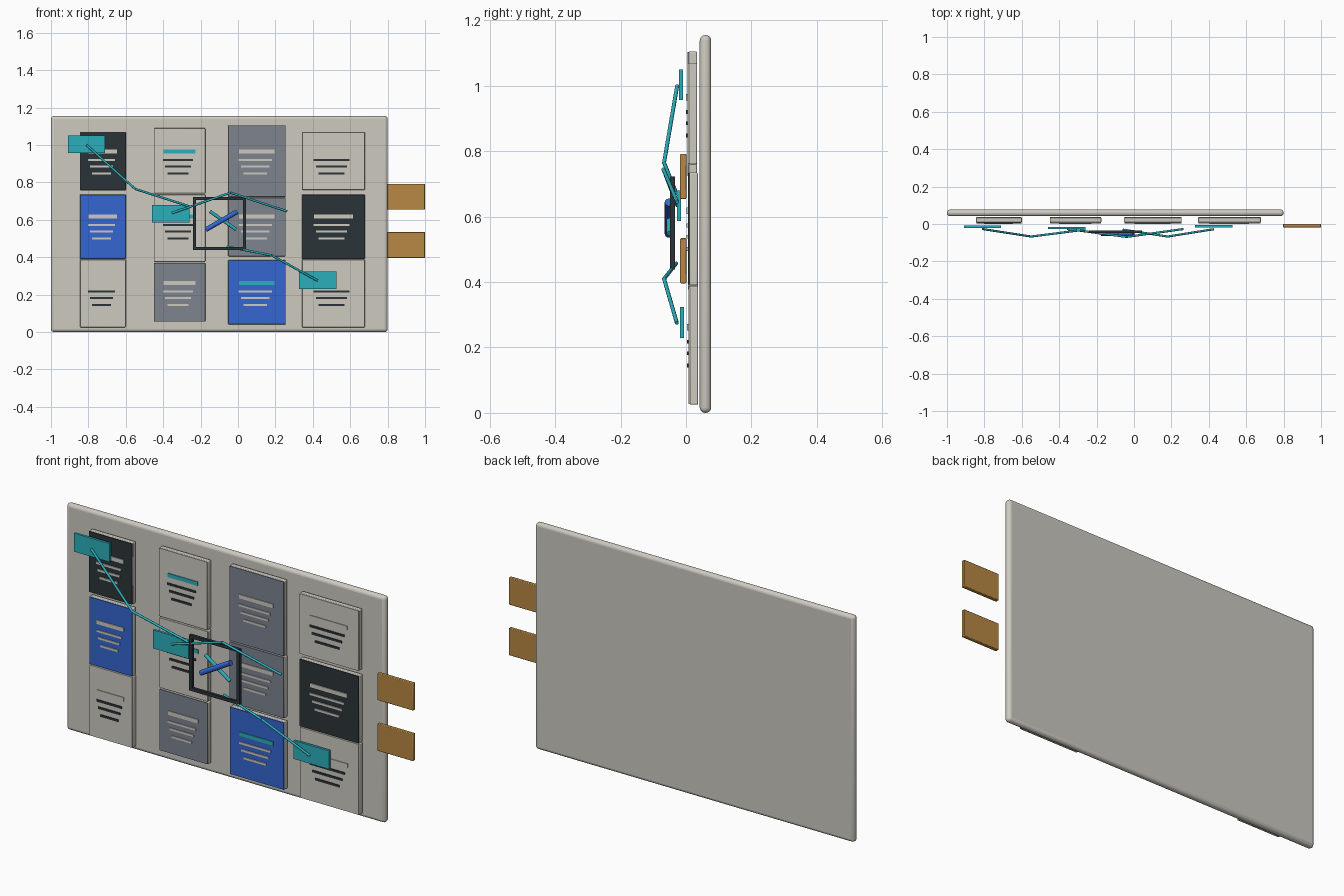
import bpy, math
from mathutils import Vector

if "Cube" in bpy.data.objects:
    bpy.data.objects.remove(bpy.data.objects["Cube"], do_unlink=True)


def material(name, rgb):
    m = bpy.data.materials.new(name)
    m.use_nodes = True
    col = [(c / 255 / 12.92 if c < 11 else ((c / 255 + 0.055) / 1.055) ** 2.4) for c in rgb] + [1]
    m.diffuse_color = col
    m.node_tree.nodes["Principled BSDF"].inputs["Base Color"].default_value = col
    return m


BEIGE = material("warm off white", (205, 202, 192))
DARK = material("charcoal", (43, 51, 57))
BLUE = material("blue", (51, 102, 208))
GREY = material("slate grey", (125, 131, 143))
TEAL = material("teal", (43, 174, 187))
GOLD = material("ochre", (184, 135, 68))


def box(name, x, y, z, mat, bevel=0, segments=1):
    """Box from (min, max) pairs on each axis."""
    bpy.ops.mesh.primitive_cube_add(size=1)
    ob = bpy.context.object
    ob.name = name
    ob.location = [(a + b) / 2 for a, b in (x, y, z)]
    ob.scale = [b - a for a, b in (x, y, z)]
    bpy.ops.object.transform_apply(location=False, rotation=False, scale=True)
    ob.data.materials.append(mat)
    if bevel:
        mod = ob.modifiers.new("Bevel", "BEVEL")
        mod.width = bevel
        mod.segments = segments
        bpy.ops.object.shade_smooth_by_angle(angle=math.radians(35))
    return ob


def rod(name, a, b, radius, mat, sides=10):
    """Cylinder between two points."""
    a, b = Vector(a), Vector(b)
    bpy.ops.mesh.primitive_cylinder_add(vertices=sides, radius=radius, depth=(b - a).length,
                                        location=(a + b) / 2)
    ob = bpy.context.object
    ob.name = name
    ob.rotation_euler = (b - a).to_track_quat("Z", "Y").to_euler()
    ob.data.materials.append(mat)
    bpy.ops.object.shade_smooth_by_angle(angle=math.radians(40))
    return ob


# Backing board with rounded rim
box("board", (-1, 0.80), (0.042, 0.077), (0, 1.155), BEIGE, 0.0165, 4)


def card(label, x, z, front, title_z, face, title):
    """Pale card body, coloured face plate, heading bar and three lines."""
    box("card_body_" + label, x, (front, front + 0.026), z, BEIGE, 0.004, 2)
    inset = 0.002
    box("card_face_" + label, (x[0] + inset, x[1] - inset), (front - 0.004, front + 0.002),
        (z[0] + inset, z[1] - inset), face)
    width, mid = x[1] - x[0], (x[0] + x[1]) / 2
    ink = DARK if face == BEIGE else BEIGE
    bars = [(0.62, 0, 0.020, title, 0), (0.58, 0.045, 0.011, ink, -0.03),
            (0.50, 0.080, 0.011, ink, -0.03), (0.41, 0.117, 0.011, ink, -0.03)]
    for i, (w, drop, h, mat, shift) in enumerate(bars):
        c, zc = mid + shift * width, title_z - drop
        box(f"card_line_{label}_{i}", (c - w * width / 2, c + w * width / 2),
            (front - 0.008, front - 0.003), (zc - h / 2, zc + h / 2), mat)


# Cards: four columns of three (bottom, top, face, heading)
columns = [
    ((-0.845, -0.60), [(0.757, 1.07, DARK, BEIGE), (0.39, 0.735, BLUE, BEIGE), (0.025, 0.388, BEIGE, BEIGE)]),
    ((-0.45, -0.175), [(0.74, 1.09, BEIGE, TEAL), (0.375, 0.735, BEIGE, TEAL), (0.055, 0.37, GREY, BEIGE)]),
    ((-0.053, 0.255), [(0.722, 1.105, GREY, BEIGE), (0.405, 0.718, GREY, BEIGE), (0.04, 0.385, BLUE, TEAL)]),
    ((0.342, 0.678), [(0.76, 1.07, BEIGE, BEIGE), (0.39, 0.735, DARK, BEIGE), (0.025, 0.388, BEIGE, BEIGE)]),
]
rows = [("top", 0.008, 0.965), ("middle", 0.010, 0.618), ("bottom", 0.011, 0.262)]
for n, (x, cards) in enumerate(columns):
    for (row, front, title_z), (low, high, face, title) in zip(rows, cards):
        card(f"{row}_{n}", x, (low, high), front, title_z, face, title)

# Teal tags
for i, (x, y, z) in enumerate([(-0.81, -0.015, 1.003), (-0.36, -0.022, 0.633), (0.427, -0.012, 0.276)]):
    box(f"tag_{i}", (x - 0.1, x + 0.1), (y - 0.006, y + 0.006), (z - 0.047, z + 0.047), TEAL)

# Ochre side tabs
for i, z in enumerate((0.723, 0.465)):
    box(f"side_tab_{i}", (0.797, 1.0), (-0.018, 0.001), (z - 0.069, z + 0.069), GOLD, 0.003, 2)

# Bent connecting strings
paths = [
    [(-0.81, -0.027, 1.0), (-0.55, -0.067, 0.765), (-0.26, -0.03, 0.672)],
    [(-0.355, -0.027, 0.635), (-0.04, -0.069, 0.745), (0.263, -0.027, 0.645)],
    [(-0.06, -0.03, 0.457), (0.18, -0.067, 0.41), (0.425, -0.028, 0.275)],
]
for i, pts in enumerate(paths):
    for j in range(2):
        rod(f"string_{i}_{j}", pts[j], pts[j + 1], 0.006, TEAL)

# Square dark frame
x0, x1, z0, z1, t = -0.241, 0.043, 0.438, 0.722, 0.016
for name, x, z in [("left", (x0, x0 + t), (z0, z1)), ("right", (x1 - t, x1), (z0, z1)),
                   ("bottom", (x0 + t, x1 - t), (z0, z0 + t)), ("top", (x0 + t, x1 - t), (z1 - t, z1))]:
    box("frame_" + name, x, (-0.049, -0.034), z, DARK)

# Crossed markers inside the frame
rod("blue_marker", (-0.172, -0.052, 0.547), (-0.004, -0.052, 0.644), 0.013, BLUE, 16)
rod("teal_marker", (-0.15, -0.05, 0.645), (-0.01, -0.05, 0.548), 0.009, TEAL, 16)
